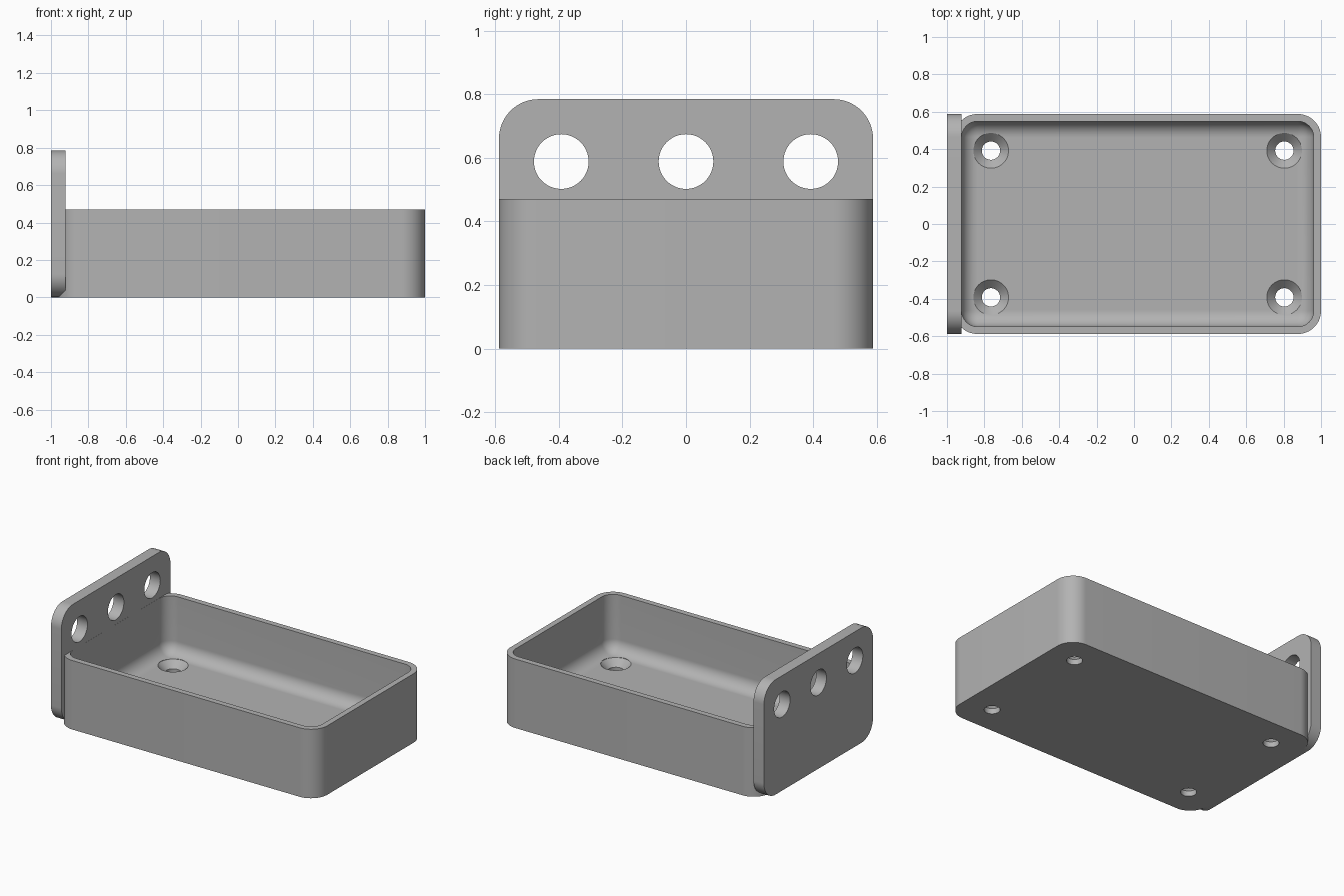
import bpy, bmesh, math
from mathutils import Matrix

old = bpy.data.objects.get("Cube")
if old:
    bpy.data.objects.remove(old, do_unlink=True)

LEFT, RIGHT, HALF_W = -1.0, 1.0, 0.588
UNIT = 2 / 51                      # wall thickness
TRAY_H, PLATE_H, FLOOR = 12 * UNIT, 20 * UNIT, 0.082
CORNER = 0.124                     # outer corner radius
PLATE_IN = LEFT + 2 * UNIT         # inner face of the end plate
TRAY_L = LEFT + UNIT               # tray end, buried in the plate

grey = bpy.data.materials.new("grey")
grey.use_nodes = True
GREY = (0.45, 0.45, 0.45, 1)
grey.diffuse_color = GREY
grey.node_tree.nodes["Principled BSDF"].inputs["Base Color"].default_value = GREY


def make_object(name, bm):
    bmesh.ops.recalc_face_normals(bm, faces=bm.faces)
    mesh = bpy.data.meshes.new(name)
    bm.to_mesh(mesh)
    bm.free()
    mesh.materials.append(grey)
    ob = bpy.data.objects.new(name, mesh)
    bpy.context.collection.objects.link(ob)
    return ob


def box(name, lo, hi, radius, picks, segments=16):
    """Box between two corners, rounding the edges that picks() accepts."""
    bm = bmesh.new()
    bmesh.ops.create_cube(bm, size=1)
    for v in bm.verts:
        v.co = [l + (c + 0.5) * (h - l) for c, l, h in zip(v.co, lo, hi)]
    edges = [e for e in bm.edges if picks(*e.verts)]
    bmesh.ops.bevel(bm, geom=edges, offset=radius, segments=segments,
                    profile=0.5, affect='EDGES', clamp_overlap=True)
    return make_object(name, bm)


def along(axis):
    return lambda a, b: abs(a.co[axis] - b.co[axis]) > 0.01


def drill(name, rings, matrix):
    """Turned cutter from (radius, height) rings."""
    bm = bmesh.new()
    n = 48
    loops = [[bm.verts.new((r * math.cos(math.tau * i / n),
                            r * math.sin(math.tau * i / n), h))
              for i in range(n)] for r, h in rings]
    for a, b in zip(loops, loops[1:]):
        for i in range(n):
            j = (i + 1) % n
            bm.faces.new((a[i], a[j], b[j], b[i]))
    bm.faces.new(loops[0])
    bm.faces.new(loops[-1])
    bm.transform(matrix)
    return make_object(name, bm)


def combine(target, other, operation):
    mod = target.modifiers.new("combine", 'BOOLEAN')
    mod.operation, mod.solver, mod.object = operation, 'EXACT', other
    bpy.context.view_layer.objects.active = target
    bpy.ops.object.modifier_apply(modifier=mod.name)
    bpy.data.objects.remove(other, do_unlink=True)


# Tray body with rounded upright corners, joined to the end plate
tray = box("mounting_tray", (TRAY_L, -HALF_W, 0), (RIGHT, HALF_W, TRAY_H),
           CORNER, along(2))
plate = box("end_plate", (LEFT, -HALF_W, 0), (PLATE_IN, HALF_W, PLATE_H),
            CORNER, along(0))
combine(tray, plate, 'UNION')

# Cavity with rounded corners and a filleted floor
inner_w = HALF_W - UNIT
cavity = box("cavity_cutter", (PLATE_IN + 0.0005, -inner_w, FLOOR),
             (RIGHT - UNIT, inner_w, 1.2), CORNER - UNIT, lambda a, b: True)
combine(tray, cavity, 'DIFFERENCE')

# Countersunk screw holes in the floor
mid = (TRAY_L + RIGHT) / 2
for sx in (-1, 1):
    for sy in (-1, 1):
        place = Matrix.Translation((mid + sx * 20 * UNIT, sy * 10 * UNIT, 0))
        screw = drill("screw_cutter", [(0.049, -0.1), (0.049, FLOOR - 0.045),
                                       (0.094, FLOOR), (0.094, 0.3)], place)
        combine(tray, screw, 'DIFFERENCE')

# Row of round holes through the end plate
for k in (-1, 0, 1):
    place = (Matrix.Translation((LEFT + UNIT, k * 10 * UNIT, 15 * UNIT))
             @ Matrix.Rotation(math.pi / 2, 4, 'Y'))
    combine(tray, drill("plate_hole_cutter", [(0.086, -0.1), (0.086, 0.1)], place),
            'DIFFERENCE')

bpy.ops.object.select_all(action='DESELECT')
tray.select_set(True)
bpy.context.view_layer.objects.active = tray
bpy.ops.object.shade_smooth_by_angle(angle=math.radians(30))
